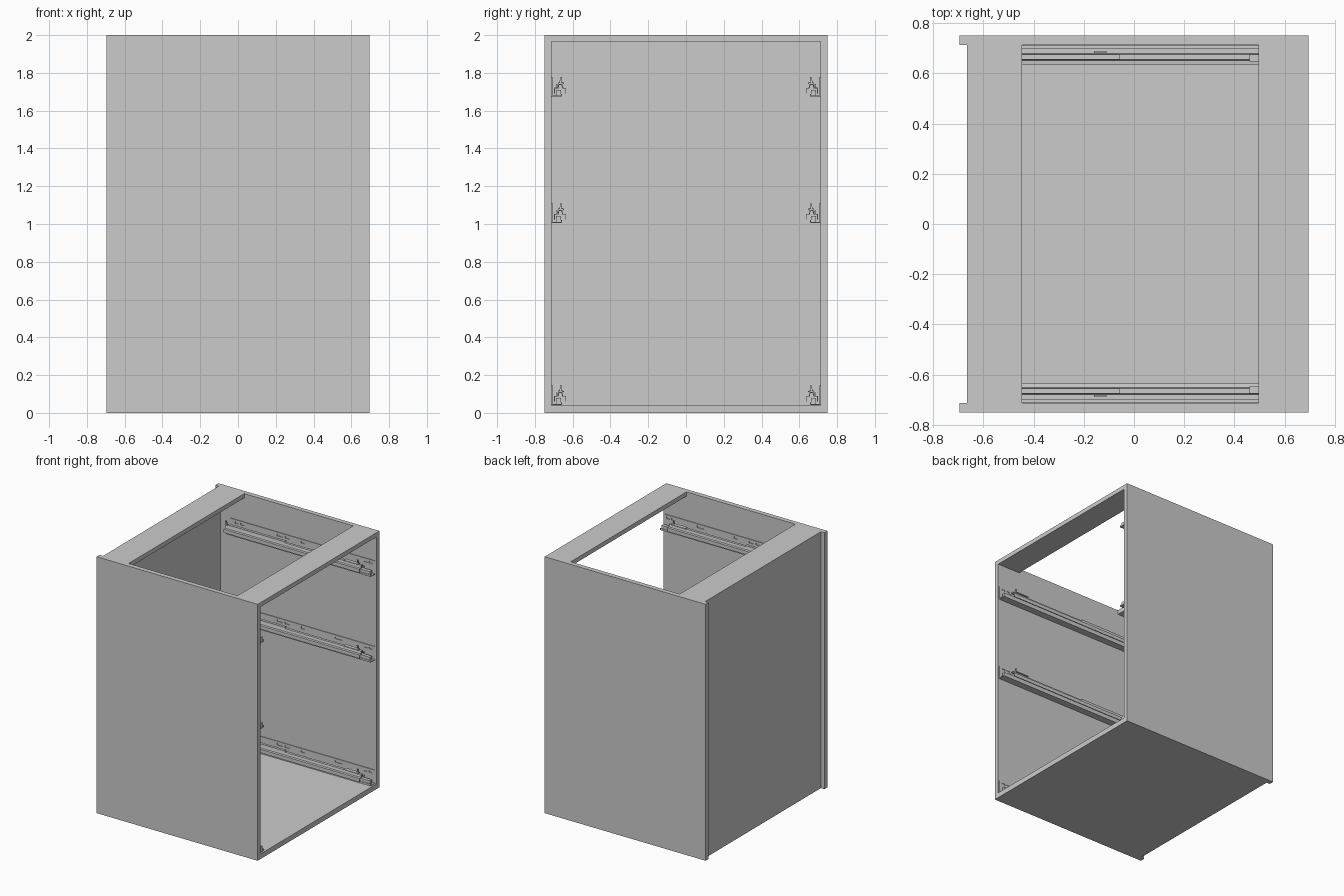
import bpy, bmesh

if "Cube" in bpy.data.objects:
    bpy.data.objects.remove(bpy.data.objects["Cube"])

WALL = 0.713          # inner face of the side panels
X0, X1 = -0.695, 0.695


def add_box(bm, x, y, z):
    v = [bm.verts.new((a, b, c)) for a in x for b in y for c in z]
    for f in ((0, 1, 3, 2), (4, 6, 7, 5), (0, 4, 5, 1), (2, 3, 7, 6), (0, 2, 6, 4), (1, 5, 7, 3)):
        bm.faces.new([v[i] for i in f])


def add_profile(bm, pts, x):
    """Extrude a closed (inset from wall, height) profile along x."""
    a, b = [[bm.verts.new((xx, WALL - d, h)) for d, h in pts] for xx in x]
    n = len(pts)
    for i in range(n):
        j = (i + 1) % n
        bm.faces.new((a[i], a[j], b[j], b[i]))
    bm.faces.new(a[::-1])
    bm.faces.new(b)


def to_mesh(bm, name):
    bmesh.ops.recalc_face_normals(bm, faces=bm.faces)
    me = bpy.data.meshes.new(name)
    bm.to_mesh(me)
    bm.free()
    return me


def add_object(name, me, z=0.0, mirror=False):
    ob = bpy.data.objects.new(name, me)
    bpy.context.collection.objects.link(ob)
    ob.location.z = z
    if mirror:
        m = ob.modifiers.new("mirror", 'MIRROR')
        m.use_axis = (False, True, False)
        m.use_mirror_merge = False


def panel(name, x, y, z, mirror=False):
    bm = bmesh.new()
    add_box(bm, x, y, z)
    add_object(name, to_mesh(bm, name), 0, mirror)


# Cabinet carcass, open towards +x, back panel recessed
inner = (-WALL, WALL)
panel("side_panels", (X0, X1), (WALL, 0.75), (0, 2), True)
panel("bottom_panel", (-0.65, X1), inner, (0, 0.04))
panel("back_panel", (-0.665, -0.65), inner, (0, 2))
panel("rear_top_stretcher", (-0.65, -0.445), inner, (1.966, 2))
panel("front_top_stretcher", (0.495, X1), inner, (1.966, 2))


# Wall bracket: L section with a row of screw slots
def bracket_mesh():
    bm = bmesh.new()
    lo, hi = 0.076, 0.09
    add_profile(bm, [(0, 0), (0.056, 0), (0.056, 0.014), (0.052, 0.014), (0.052, 0.005),
                     (0.005, 0.005), (0.005, lo), (0, lo)], (-0.56, 0.685))
    y = (WALL - 0.005, WALL)
    add_box(bm, (-0.56, 0.685), y, (hi, 0.105))
    slots = [(-0.52, -0.49), (-0.475, -0.445), (-0.16, -0.11), (-0.09, -0.05),
             (0.05, 0.08), (0.34, 0.40), (0.59, 0.62), (0.635, 0.665)]
    x = -0.56
    for a, b in slots + [(0.685, None)]:
        add_box(bm, (x, a), y, (lo, hi))
        x = b
    return to_mesh(bm, "slide_bracket")


# Moving runner: folded inverted channel around an inner guide
def runner_mesh():
    bm = bmesh.new()
    add_profile(bm, [(0.078, 0.018), (0.078, 0.046), (0.062, 0.048), (0.058, 0.068),
                     (0.038, 0.068), (0.034, 0.048), (0.015, 0.048), (0.015, 0.018),
                     (0.019, 0.018), (0.019, 0.044), (0.038, 0.044), (0.042, 0.063),
                     (0.054, 0.063), (0.058, 0.044), (0.074, 0.044), (0.074, 0.018)],
                (-0.57, 0.605))
    return to_mesh(bm, "slide_runner")


def guide_mesh():
    bm = bmesh.new()
    add_profile(bm, [(0.024, 0.005), (0.05, 0.005), (0.05, 0.036), (0.024, 0.036)],
                (-0.55, 0.675))
    return to_mesh(bm, "slide_guide")


# Damper housing at the rear, small stop, and hooks at both ends
def fitting_mesh():
    bm = bmesh.new()
    add_box(bm, (-0.55, -0.055), (WALL - 0.058, WALL - 0.038), (0.068, 0.078))
    add_box(bm, (-0.16, -0.11), (WALL - 0.032, WALL - 0.024), (0.048, 0.066))
    add_box(bm, (0.46, 0.58), (WALL - 0.067, WALL - 0.038), (0.068, 0.075))
    hook = [(0.042, 0.066), (0.056, 0.066), (0.053, 0.088), (0.058, 0.103), (0.050, 0.105), (0.045, 0.088)]
    for x in ((-0.57, -0.56), (0.565, 0.575)):
        add_profile(bm, hook, x)
    return to_mesh(bm, "slide_fittings")


parts = [("bracket", bracket_mesh()), ("runner", runner_mesh()),
         ("guide", guide_mesh()), ("fittings", fitting_mesh())]
for level, z in (("lower", 0.042), ("middle", 1.006), ("upper", 1.674)):
    for part, me in parts:
        add_object(f"{level}_slide_{part}", me, z, True)
